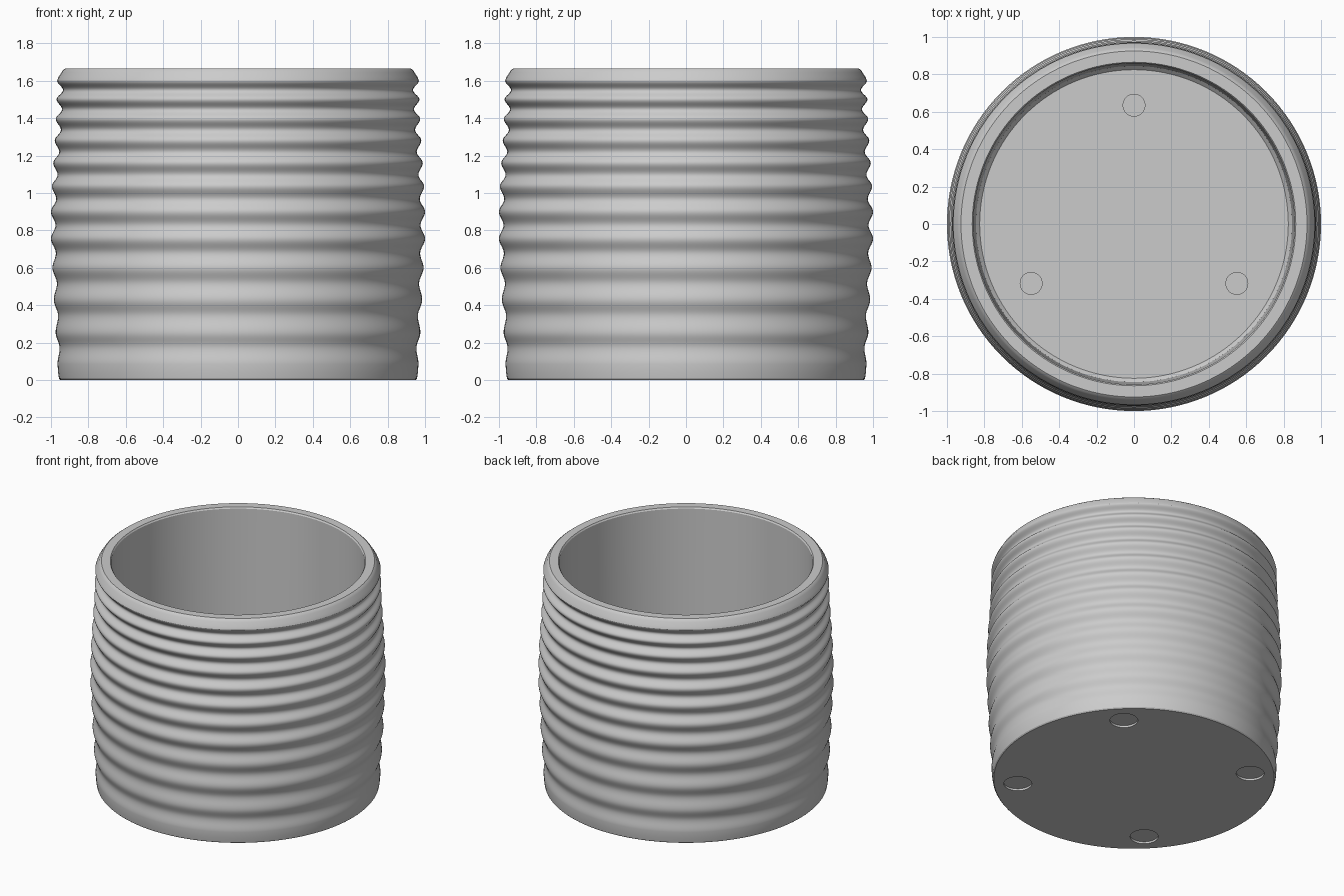
import bpy, bmesh, math

old = bpy.data.objects.get("Cube")
if old:
    bpy.data.objects.remove(old, do_unlink=True)

SEGMENTS = 128
FLOOR = 0.07
HEIGHT = 1.665

# Single stone grey finish
grey = bpy.data.materials.new("stone_grey")
grey.use_nodes = True
colour = (0.6, 0.6, 0.6, 1)
grey.diffuse_color = colour
grey.node_tree.nodes["Principled BSDF"].inputs["Base Color"].default_value = colour


def finish(bm, name):
    bmesh.ops.recalc_face_normals(bm, faces=bm.faces[:])
    mesh = bpy.data.meshes.new(name)
    bm.to_mesh(mesh)
    bm.free()
    mesh.materials.append(grey)
    obj = bpy.data.objects.new(name, mesh)
    bpy.context.collection.objects.link(obj)
    return obj


def lathe(name, profile):
    """Revolve (radius, z) points about z and cap both ends."""
    bm = bmesh.new()
    rings = []
    for r, z in profile:
        rings.append([bm.verts.new((r * math.cos(a), r * math.sin(a), z))
                      for a in (math.tau * i / SEGMENTS for i in range(SEGMENTS))])
    for low, high in zip(rings, rings[1:]):
        for i in range(SEGMENTS):
            j = (i + 1) % SEGMENTS
            bm.faces.new((low[i], low[j], high[j], high[i]))
    bm.faces.new(rings[0])
    bm.faces.new(rings[-1])
    return finish(bm, name)


def discs(name, count, start, distance, radius, z, depth):
    """Ring of equal short cylinders centred on height z."""
    bm = bmesh.new()
    for k in range(count):
        a = start + math.tau * k / count
        made = bmesh.ops.create_cone(bm, cap_ends=True, segments=48,
                                     radius1=radius, radius2=radius, depth=depth)
        bmesh.ops.translate(bm, verts=made["verts"],
                            vec=(distance * math.cos(a), distance * math.sin(a), z))
    return finish(bm, name)


def smooth(obj):
    bpy.ops.object.select_all(action="DESELECT")
    obj.select_set(True)
    bpy.context.view_layer.objects.active = obj
    bpy.ops.object.shade_smooth_by_angle(angle=math.radians(30))


# Rib crests and the grooves between them, tightening towards the top
crests = [(0.965, 0.085), (0.975, 0.255), (0.985, 0.43), (0.992, 0.6),
          (1.0, 0.755), (1.0, 0.9), (0.995, 1.035), (0.988, 1.16),
          (0.98, 1.28), (0.974, 1.395), (0.97, 1.5), (0.967, 1.6)]
turns = [crests[0]]
for (r0, z0), (r1, z1) in zip(crests, crests[1:]):
    mid = (z0 + z1) / 2
    turns += [((r0 + r1) / 2 - 0.014 - 0.012 * mid, mid), (r1, z1)]

# Outer wall: base edge, then cosine waves between crests and grooves
profile = [(0.95, 0), (0.957, 0.008), (0.962, 0.04)]
STEPS = 8
for (r0, z0), (r1, z1) in zip(turns, turns[1:]):
    for s in range(STEPS):
        t = s / STEPS
        blend = (1 - math.cos(math.pi * t)) / 2
        profile.append((r0 + (r1 - r0) * blend, z0 + (z1 - z0) * t))

# Rim, slightly tapered inner wall and floor
profile += [turns[-1], (0.96, 1.62), (0.943, 1.645), (0.938, 1.655), (0.925, HEIGHT),
            (0.865, HEIGHT), (0.858, 1.655), (0.845, FLOOR + 0.02), (0.825, FLOOR)]
pot = lathe("ribbed_pot", profile)

# Shallow round pockets under the base
pockets = discs("foot_pocket_cutter", 4, math.pi / 4, 0.79, 0.095, 0, 0.03)
cut = pot.modifiers.new("foot_pockets", "BOOLEAN")
cut.operation = "DIFFERENCE"
cut.solver = "EXACT"
cut.object = pockets
bpy.ops.object.select_all(action="DESELECT")
pot.select_set(True)
bpy.context.view_layer.objects.active = pot
bpy.ops.object.modifier_apply(modifier=cut.name)
bpy.data.objects.remove(pockets, do_unlink=True)
smooth(pot)

# Three low pads on the inside floor
pads = discs("floor_pads", 3, math.pi / 2, 0.635, 0.061, FLOOR + 0.01, 0.03)
smooth(pads)
